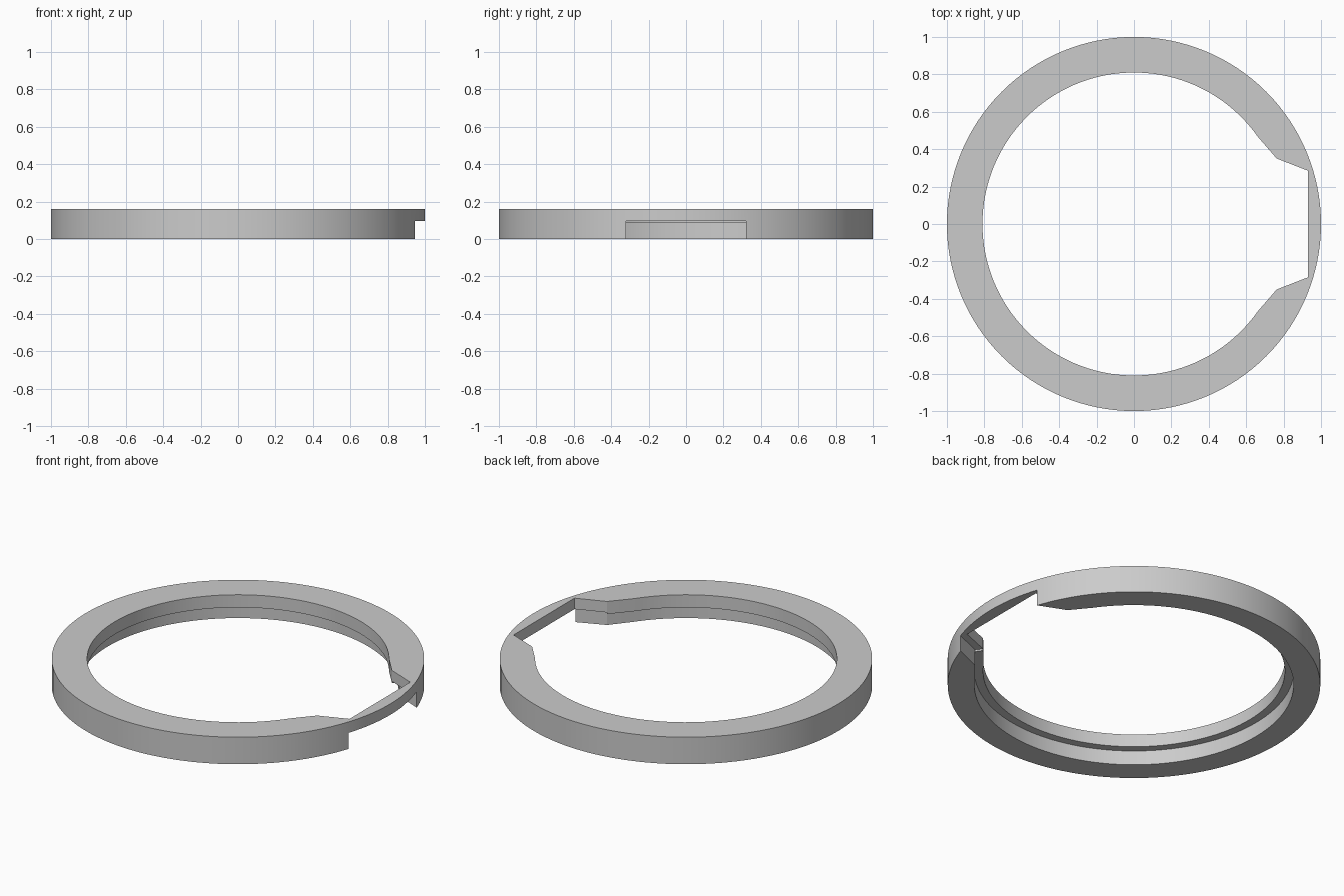
import bpy
import bmesh
from math import atan2, cos, sin, pi

cube = bpy.data.objects.get("Cube")
if cube:
    bpy.data.objects.remove(cube, do_unlink=True)

HEIGHT = 0.16
LEDGE = 0.085
NOTCH_TOP = 0.095

grey = bpy.data.materials.new("light grey")
grey.use_nodes = True
colour = (0.6, 0.6, 0.6, 1)
grey.diffuse_color = colour
grey.node_tree.nodes["Principled BSDF"].inputs["Base Color"].default_value = colour


def arc(radius, start, end, steps):
    """Points on a circle from one angle to another, ends included."""
    return [(radius * cos(start + (end - start) * i / steps),
             radius * sin(start + (end - start) * i / steps))
            for i in range(steps + 1)]


def prism(name, outline, z0, z1):
    """Solid made by extruding a counter-clockwise outline upwards."""
    bm = bmesh.new()
    base = bm.faces.new([bm.verts.new((x, y, z0)) for x, y in outline])
    top = bmesh.ops.extrude_face_region(bm, geom=[base])["geom"]
    bmesh.ops.translate(bm, vec=(0, 0, z1 - z0),
                        verts=[v for v in top if isinstance(v, bmesh.types.BMVert)])
    bmesh.ops.recalc_face_normals(bm, faces=bm.faces)
    mesh = bpy.data.meshes.new(name)
    bm.to_mesh(mesh)
    bm.free()
    mesh.materials.append(grey)
    obj = bpy.data.objects.new(name, mesh)
    bpy.context.collection.objects.link(obj)
    return obj


def opening(radius, shoulder):
    """Round opening whose +x side follows the shoulder points, mirrored in y."""
    x, y = shoulder[-1]
    start = atan2(y, x)
    mirrored = [(px, -py) for px, py in reversed(shoulder[:-1])]
    return shoulder[:-1] + arc(radius, start, 2 * pi - start, 104) + mirrored


# Outer disc
ring = prism("locking_ring", arc(1, 0, 2 * pi, 128)[:-1], 0, HEIGHT)

# Shoulders beside the gap: narrow at the top, wider below the inner ledge
upper = [(0.93, 0.285), (0.763, 0.35), (0.663, 0.466)]
lower = [(1.1, 0.256), (0.789, 0.386), (0.697, 0.494)]
gap = [lower[0], lower[1], upper[1]]
gap += [(x, -y) for x, y in reversed(gap)]

cutters = [
    prism("bore_cutter", opening(0.81, upper), -0.1, HEIGHT + 0.1),
    prism("recess_cutter", opening(0.857, lower), -0.1, LEDGE),
    prism("gap_cutter", gap, -0.1, NOTCH_TOP),
]

# Cut the bore, the stepped recess and the side gap
bpy.ops.object.select_all(action="DESELECT")
bpy.context.view_layer.objects.active = ring
ring.select_set(True)
for cutter in cutters:
    cutter.hide_render = True
    cut = ring.modifiers.new(cutter.name, "BOOLEAN")
    cut.operation = "DIFFERENCE"
    cut.solver = "EXACT"
    cut.object = cutter
    bpy.ops.object.modifier_apply(modifier=cut.name)
for cutter in cutters:
    bpy.data.objects.remove(cutter, do_unlink=True)

bpy.ops.object.shade_smooth_by_angle(angle=pi / 9)
